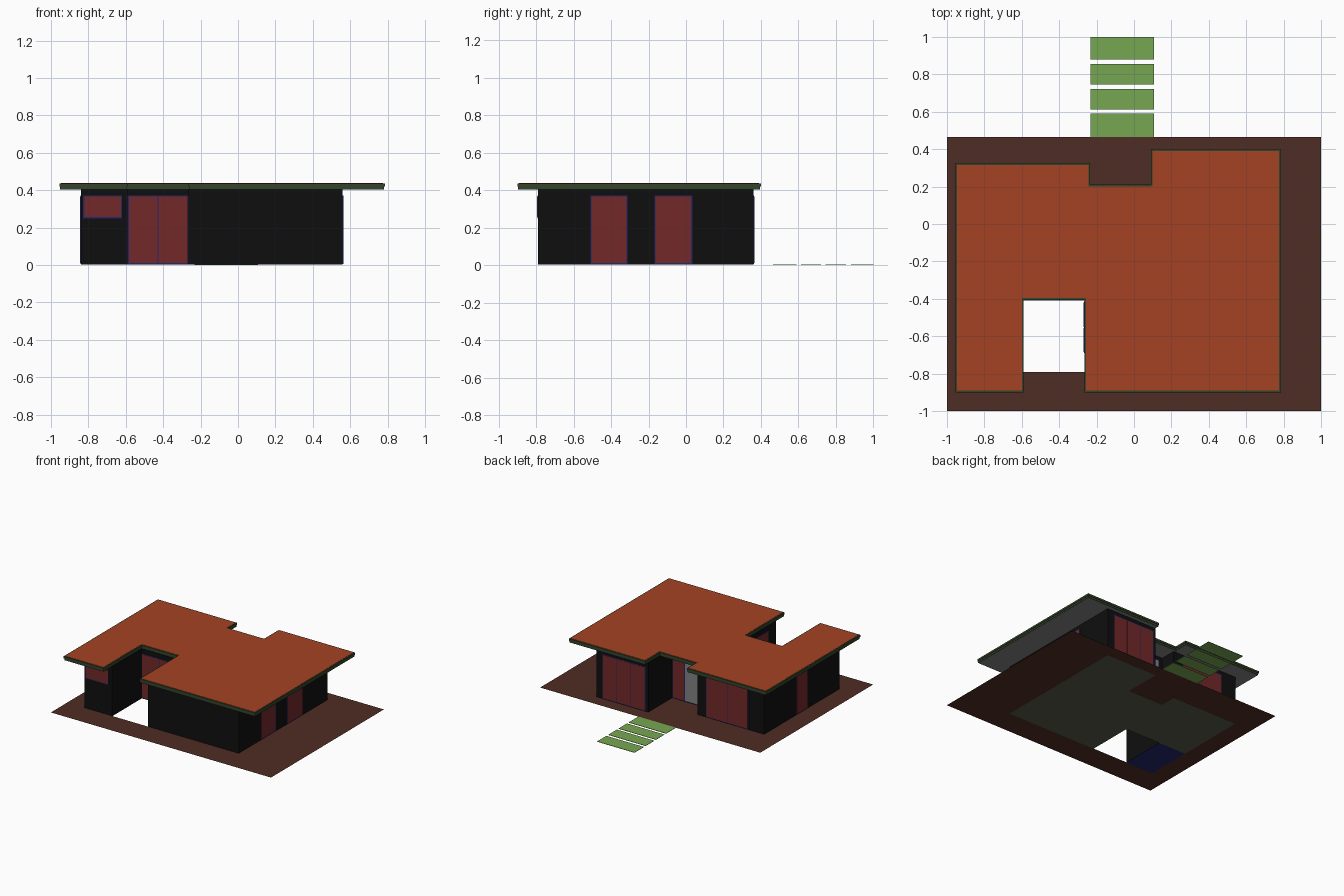
import bpy, bmesh
from mathutils import Vector

if "Cube" in bpy.data.objects:
    bpy.data.objects.remove(bpy.data.objects["Cube"])


def material(name, *rgb):
    linear = [((c / 255 + 0.055) / 1.055) ** 2.4 if c > 10 else c / 3295 for c in rgb] + [1]
    m = bpy.data.materials.new(name)
    m.use_nodes = True
    m.diffuse_color = linear
    m.node_tree.nodes["Principled BSDF"].inputs["Base Color"].default_value = linear
    return m


ORANGE = material("roof orange", 164, 66, 34)
FASCIA = material("fascia green", 52, 68, 42)
BLACK = material("wall black", 15, 15, 15)
BROWN = material("paving brown", 79, 45, 37)
GRASS = material("path green", 119, 167, 82)
RED = material("glass red", 115, 40, 41)
NAVY = material("frame navy", 34, 38, 105)
GREY = material("soffit grey", 130, 130, 130)
STONE = material("floor grey", 92, 92, 78)


def finish(bm, name, mat):
    bmesh.ops.recalc_face_normals(bm, faces=bm.faces[:])
    mesh = bpy.data.meshes.new(name)
    bm.to_mesh(mesh)
    bm.free()
    mesh.materials.append(mat)
    obj = bpy.data.objects.new(name, mesh)
    bpy.context.collection.objects.link(obj)
    return obj


def slab(name, outline, z0, z1, mat):
    """Vertical prism over a plan outline."""
    bm = bmesh.new()
    face = bm.faces.new([bm.verts.new((x, y, z0)) for x, y in outline])
    grown = bmesh.ops.extrude_face_region(bm, geom=[face], use_keep_orig=True)
    top = [g for g in grown["geom"] if isinstance(g, bmesh.types.BMVert)]
    bmesh.ops.translate(bm, vec=(0, 0, z1 - z0), verts=top)
    return finish(bm, name, mat)


def rect(x0, x1, y0, y1):
    return [(x0, y0), (x1, y0), (x1, y1), (x0, y1)]


def inset(outline, d):
    """Shrink a right-angled counter-clockwise outline by d."""
    pts = [Vector(p) for p in outline]
    result = []
    for i, p in enumerate(pts):
        a = (p - pts[i - 1]).normalized()
        b = (pts[(i + 1) % len(pts)] - p).normalized()
        n = Vector((-a.y - b.y, a.x + b.x))
        result.append(tuple(p + n * d))
    return result


def plate(name, axis, out, wall, a, b, z0, z1, depth, mat):
    """Thin upright plate on a wall facing along +/- the axis."""
    near, far = sorted((wall - out * 0.002, wall + out * depth))
    box = rect(near, far, a, b) if axis == "x" else rect(a, b, near, far)
    return slab(name, box, z0, z1, mat)


def window(name, axis, out, wall, a, b, panes=1, z0=0.006, z1=0.372, mat=RED):
    """Navy frame plate with evenly spaced panes set on it."""
    bar = 0.006
    plate(name + "_frame", axis, out, wall, a, b, z0, z1, 0.003, NAVY)
    step = (b - a - bar) / panes
    for i in range(panes):
        s = a + bar + i * step
        plate(f"{name}_pane_{i + 1}", axis, out, wall, s, s + step - bar,
              z0 + bar, z1 - bar, 0.005, mat)


# Plan of the house and courtyard
WEST, EAST, FRONT, BACK = -0.84, 0.56, -0.79, 0.36
YARD_W, YARD_E, YARD_N = -0.59, -0.265, -0.405
PORCH_W, PORCH_E, PORCH_Y, WING_Y = -0.235, 0.09, 0.05, 0.185
yard = [(YARD_W, FRONT), (YARD_W, YARD_N), (YARD_E, YARD_N), (YARD_E, FRONT)]
back = [(PORCH_E, BACK), (PORCH_E, PORCH_Y), (PORCH_W, PORCH_Y), (PORCH_W, WING_Y)]
house = [(WEST, FRONT)] + yard + [(EAST, FRONT), (EAST, BACK)] + back + [(WEST, WING_Y)]

# Paving with the courtyard left open
xs, ys = [-1, YARD_W, YARD_E, 1], [-1, FRONT, YARD_N, 0.465]
bm = bmesh.new()
grid = [[bm.verts.new((x, y, 0.002)) for y in ys] for x in xs]
for i in range(3):
    for j in range(3):
        if (i, j) != (1, 1):
            bm.faces.new([grid[i][j], grid[i + 1][j], grid[i + 1][j + 1], grid[i][j + 1]])
finish(bm, "paving", BROWN)

# Floors: main house and the small front wing
main_floor = [(WEST, YARD_N), (YARD_E, YARD_N), (YARD_E, FRONT),
              (EAST, FRONT), (EAST, BACK)] + back + [(WEST, WING_Y)]
slab("main_floor", main_floor, 0, 0.001, STONE)
slab("wing_floor", rect(WEST, YARD_W, FRONT, YARD_N), 0, 0.001, NAVY)

# Walls
slab("walls", house, 0.003, 0.407, BLACK)

# Flat roof: soffit, stepped fascia and roofing
eave = 0.9
roof = [(-0.955, -eave), (YARD_W, -eave), (YARD_W, YARD_N), (YARD_E, YARD_N),
        (YARD_E, -eave), (0.785, -eave), (0.785, 0.4), (PORCH_E, 0.4),
        (PORCH_E, 0.21), (PORCH_W, 0.21), (PORCH_W, 0.325), (-0.955, 0.325)]
slab("soffit", inset(roof, 0.008), 0.404, 0.408, GREY)
slab("lower_fascia", inset(roof, 0.004), 0.405, 0.42, FASCIA)
slab("upper_fascia", roof, 0.42, 0.436, FASCIA)
slab("roofing", inset(roof, 0.009), 0.434, 0.438, ORANGE)

# Front and courtyard windows
window("wing_high_window", "y", -1, FRONT, -0.828, -0.62, z0=0.25)
window("courtyard_doors", "y", -1, YARD_N, YARD_W, YARD_E, 2)
window("courtyard_side_window", "x", -1, YARD_E, -0.69, -0.415, 2)

# Side windows
window("east_front_window", "x", 1, EAST, -0.51, -0.312)
window("east_back_window", "x", 1, EAST, -0.168, 0.034)
window("west_window", "x", -1, WEST, -0.375, -0.225)

# Back windows and entrance
window("living_window", "y", 1, BACK, 0.115, 0.505, 3)
window("bedroom_window", "y", 1, WING_Y, -0.7, -0.315, 2)
window("entrance_sidelight", "y", 1, PORCH_Y, -0.025, 0.085)
window("entrance_door", "y", 1, PORCH_Y, -0.2, -0.025, mat=GREY)

# Path of four green slabs
for i, (y0, y1) in enumerate([(0.465, 0.59), (0.613, 0.722), (0.745, 0.855), (0.88, 1)]):
    slab(f"path_slab_{i + 1}", rect(-0.232, 0.107, y0, y1), 0, 0.003, GRASS)
